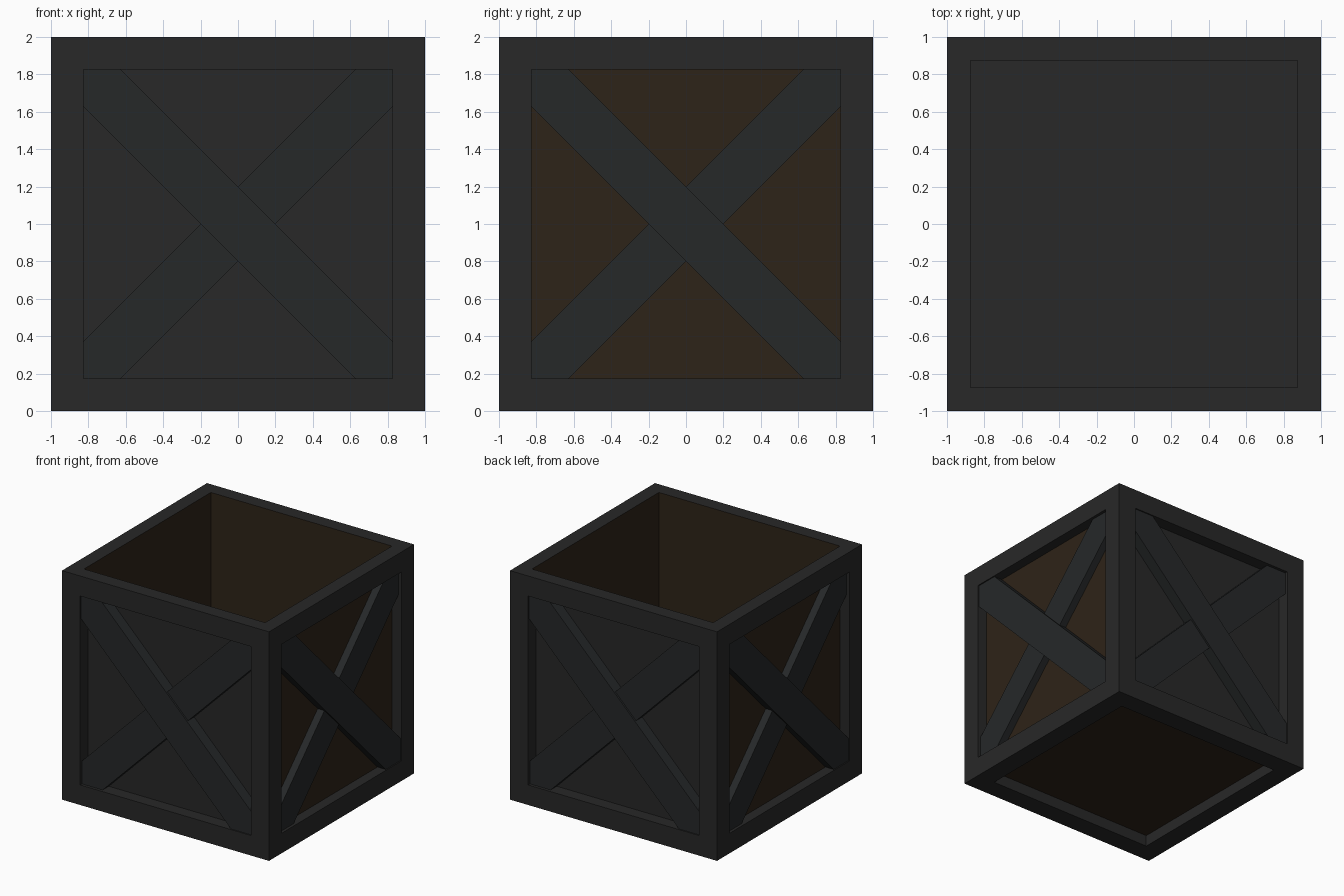
import bpy, bmesh
from math import pi
from mathutils import Matrix, Vector

if "Cube" in bpy.data.objects:
    bpy.data.objects.remove(bpy.data.objects["Cube"])


def material(name, rgb):
    m = bpy.data.materials.new(name)
    m.diffuse_color = (*rgb, 1)
    m.use_nodes = True
    m.node_tree.nodes["Principled BSDF"].inputs["Base Color"].default_value = m.diffuse_color
    return m


GREY = material("dark_metal", (0.021, 0.021, 0.021))
STEEL = material("brace_metal", (0.019, 0.021, 0.022))
BROWN = material("dark_wood", (0.027, 0.017, 0.009))

BORDER = 0.175   # frame width around each panel
RIM = 0.125      # wall thickness at the open top


def make_object(name, bm, mats):
    mesh = bpy.data.meshes.new(name)
    bm.to_mesh(mesh)
    bm.free()
    for m in mats:
        mesh.materials.append(m)
    ob = bpy.data.objects.new(name, mesh)
    bpy.context.collection.objects.link(ob)
    return ob


def recess(bm, face, border, depth):
    """Inset a face, sink it, and return the new reveal faces."""
    bmesh.ops.inset_individual(bm, faces=[face], thickness=border,
                               use_even_offset=True)
    r = bmesh.ops.inset_individual(bm, faces=[face], thickness=0, depth=-depth)
    return r["faces"]


# Crate body: cube with recessed panels and a deep hollow from the top
bm = bmesh.new()
bmesh.ops.create_cube(bm, size=2, matrix=Matrix.Translation((0, 0, 1)))
bm.normal_update()
for face, n in [(f, f.normal.copy()) for f in bm.faces]:
    if n.z > 0.5:
        for wall in recess(bm, face, RIM, 2 - RIM):
            wall.material_index = 1
    elif n.z < -0.5:
        recess(bm, face, BORDER, 0.10)
        face.material_index = 1
    elif abs(n.x) > 0.5:
        recess(bm, face, BORDER, 0.09)
        face.material_index = 1
    else:
        recess(bm, face, BORDER, 0.11)
make_object("crate_body", bm, [GREY, BROWN])


# Diagonal braces: a band clipped to the panel opening
def brace(name, flip, gap, turn):
    o, w = 1 - BORDER, 0.2
    outline = [(-o, o), (-o, o - w), (o - w, -o), (o, -o), (o, w - o), (w - o, o)]
    bm = bmesh.new()
    face = bm.faces.new([bm.verts.new((flip * x, -1 + gap, 1 + z))
                         for x, z in outline])
    r = bmesh.ops.extrude_face_region(bm, geom=[face], use_keep_orig=True)
    moved = [v for v in r["geom"] if isinstance(v, bmesh.types.BMVert)]
    bmesh.ops.translate(bm, verts=moved, vec=Vector((0, 0.112 - gap, 0)))
    bmesh.ops.recalc_face_normals(bm, faces=bm.faces)
    bmesh.ops.transform(bm, verts=bm.verts, matrix=Matrix.Rotation(turn, 4, 'Z'))
    make_object(name, bm, [STEEL])


for i, side in enumerate(["front", "right", "back", "left"]):
    brace(side + "_upper_brace", 1, 0.01, i * pi / 2)
    brace(side + "_lower_brace", -1, 0.025, i * pi / 2)
